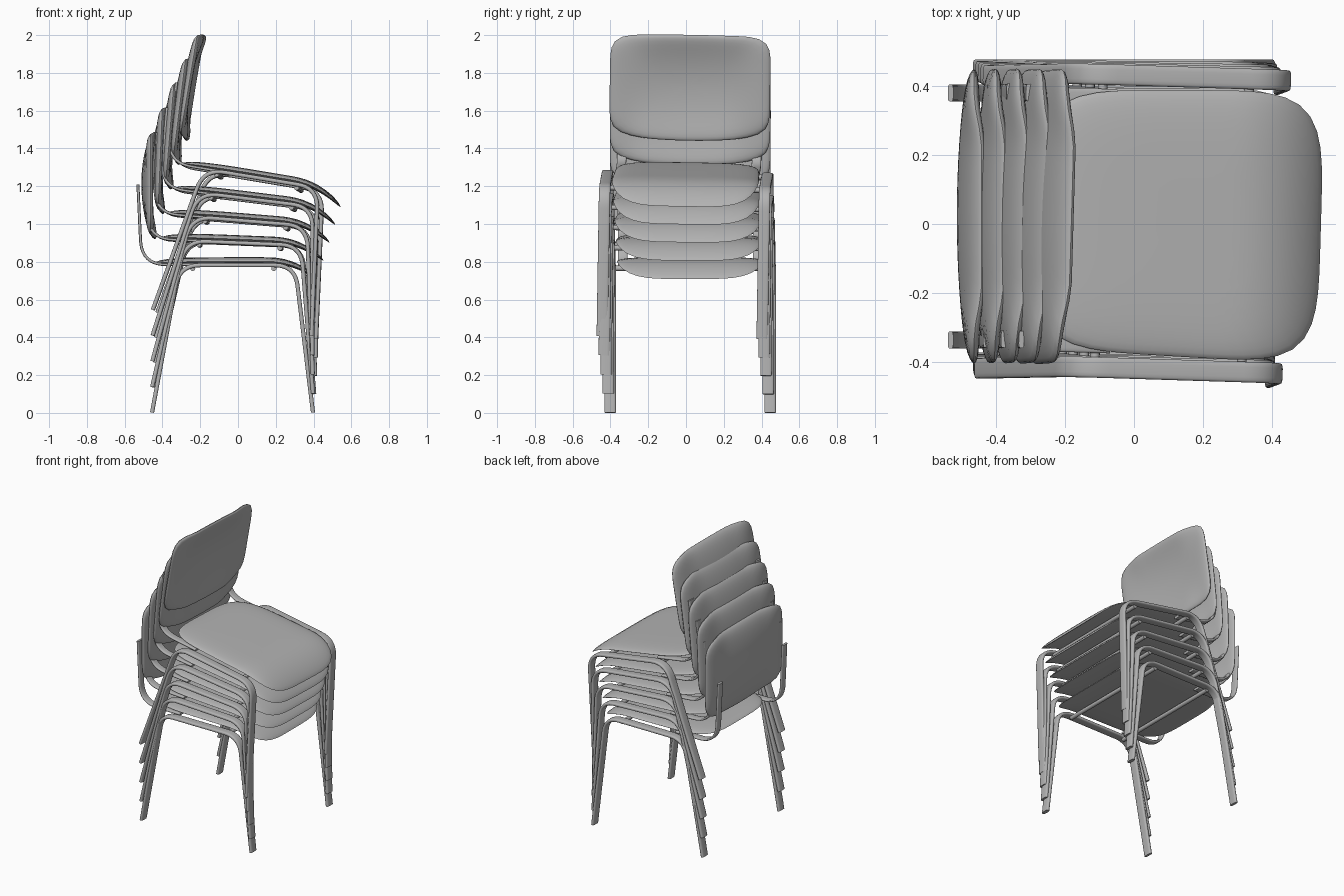
import bpy, bmesh, math
from mathutils import Matrix, Vector

if "Cube" in bpy.data.objects:
    bpy.data.objects.remove(bpy.data.objects["Cube"])

grey = bpy.data.materials.new("grey")
grey.diffuse_color = (0.45, 0.45, 0.45, 1)
grey.use_nodes = True
grey.node_tree.nodes["Principled BSDF"].inputs["Base Color"].default_value = grey.diffuse_color


def finish(bm, name):
    bmesh.ops.recalc_face_normals(bm, faces=bm.faces)
    for f in bm.faces:
        f.smooth = True
    me = bpy.data.meshes.new(name)
    bm.to_mesh(me)
    bm.free()
    me.materials.append(grey)
    me.set_sharp_from_angle(angle=math.radians(45))
    return me


def pillow(name, n, place, power, segs=64, rings=12):
    """Closed cushion: rounded-rectangle rings on two sides meeting at the rim.
    place(u, v, side, fullness) gives the 3D point."""
    bm = bmesh.new()
    rim = None
    for side in (1, -1):
        centre = bm.verts.new(place(0, 0, side, 1))
        prev = None
        for i in range(1, rings + 1):
            r = math.sin(math.pi / 2 * i / rings)
            if i == rings and rim:
                ring = rim
            else:
                ring = []
                for k in range(segs):
                    a = 2 * math.pi * (k + 0.5) / segs
                    c, s = math.cos(a), math.sin(a)
                    rad = r * (abs(c) ** n + abs(s) ** n) ** (-1 / n)
                    full = max(0, 1 - r ** power) ** 0.55
                    ring.append(bm.verts.new(place(rad * c, rad * s, side, full)))
            for k in range(segs):
                j = (k + 1) % segs
                if prev:
                    bm.faces.new((prev[k], prev[j], ring[j], ring[k]))
                else:
                    bm.faces.new((centre, ring[k], ring[j]))
            prev = ring
        rim = prev
    return finish(bm, name)


def rounded(points, d, steps=10):
    """Path in the x-z plane with softened corners."""
    pts = [Vector(p) for p in points]
    out = [pts[0]]
    for a, b, c in zip(pts, pts[1:], pts[2:]):
        p = b + (a - b).normalized() * d
        q = b + (c - b).normalized() * d
        for i in range(steps + 1):
            t = i / steps
            out.append(p * (1 - t) ** 2 + b * 2 * t * (1 - t) + q * t * t)
    return out + [pts[-1]]


def flat_tube(name, path, width, thick, sides=16):
    """Sweep a flattened oval, wide in y, along an x-z path."""
    bm = bmesh.new()
    rings = []
    for i, p in enumerate(path):
        t = (path[min(i + 1, len(path) - 1)] - path[max(i - 1, 0)]).normalized()
        ring = []
        for k in range(sides):
            a = 2 * math.pi * (k + 0.5) / sides
            c, s = math.cos(a), math.sin(a)
            y = width / 2 * math.copysign(abs(c) ** 0.45, c)
            h = thick / 2 * math.copysign(abs(s) ** 0.6, s)
            ring.append(bm.verts.new((p.x - t.y * h, y, p.y + t.x * h)))
        rings.append(ring)
    for r0, r1 in zip(rings, rings[1:]):
        for k in range(sides):
            j = (k + 1) % sides
            bm.faces.new((r0[k], r0[j], r1[j], r1[k]))
    bm.faces.new(rings[0])
    bm.faces.new(rings[-1])
    return finish(bm, name)


# seat: thin cushion with a front edge that rolls down
def seat_point(u, v, side, full):
    x = -0.01 + 0.43 * u
    y = v * (0.385 + 0.012 * u)
    drop = max(0, (x - 0.15) / 0.27) ** 2.2
    z = 0.802 - 0.093 * drop - 0.008 * max(0, -u) ** 3
    return (x, y, z + (0.022 if side > 0 else -0.012) * full)


# backrest: dished panel, hollow at mid height, top edge bent forward in the middle
def back_point(u, v, side, full):
    mid = 1 - u * u
    z = 1.215 + 0.265 * v - 0.03 * mid * max(0, -v) + 0.008 * mid * max(0, v)
    w = min(1, max(0, (0.85 - abs(u)) / 0.4))
    w = w * w * (3 - 2 * w)
    x = -0.462 + 0.022 * w * v * v - 0.028 * mid * (1 - v * v)
    return (x + (0.022 if side > 0 else -0.022) * full, 0.425 * u, z)


seat = pillow("seat", 4.5, seat_point, 6)
backrest = pillow("backrest", 7, back_point, 10)

# side frame: rear leg, seat rail and front leg in one bent tube
side_frame = flat_tube("side_frame", rounded(
    [(-0.455, 0.002), (-0.31, 0.782), (0.302, 0.782), (0.397, 0.002)], 0.11),
    0.06, 0.022)

# back upright: bent flat bar from below the seat up behind the backrest
back_upright = flat_tube("back_upright", rounded(
    [(-0.2, 0.785), (-0.51, 0.785), (-0.53, 1.21)], 0.13), 0.05, 0.016)

# cross bar below the seat
bm = bmesh.new()
bmesh.ops.create_cone(bm, cap_ends=True, segments=12, radius1=0.014,
                      radius2=0.014, depth=0.83,
                      matrix=Matrix.Rotation(math.pi / 2, 4, 'X'))
cross_bar = finish(bm, "cross_bar")

parts = [("seat", seat, (0, 0, 0)), ("backrest", backrest, (0, 0, 0))]
for label, s in (("left", 1), ("right", -1)):
    parts.append((label + "_side_frame", side_frame, (0, s * 0.4235, 0)))
    parts.append((label + "_back_upright", back_upright, (0, s * 0.357, 0)))
for label, x in (("rear", -0.24), ("front", 0.19)):
    parts.append((label + "_cross_bar", cross_bar, (x, 0, 0.765)))

# stack of five chairs, each tipped a little further forward on its rear feet
foot = Vector((-0.455, 0, 0))
for k in range(5):
    pos = Vector((-0.455 + 0.004 * k, 0.022 - 0.004 * k, 0.134 * k))
    turn = (Matrix.Rotation(math.radians(-0.45 * k), 4, 'Z')
            @ Matrix.Rotation(math.radians(2.35 * k), 4, 'Y')
            @ Matrix.Rotation(math.radians(-0.25 * k), 4, 'X'))
    chair = Matrix.Translation(pos) @ turn @ Matrix.Translation(-foot)
    for name, mesh, offset in parts:
        ob = bpy.data.objects.new(f"chair_{k + 1}_{name}", mesh)
        bpy.context.collection.objects.link(ob)
        ob.matrix_world = chair @ Matrix.Translation(offset)
